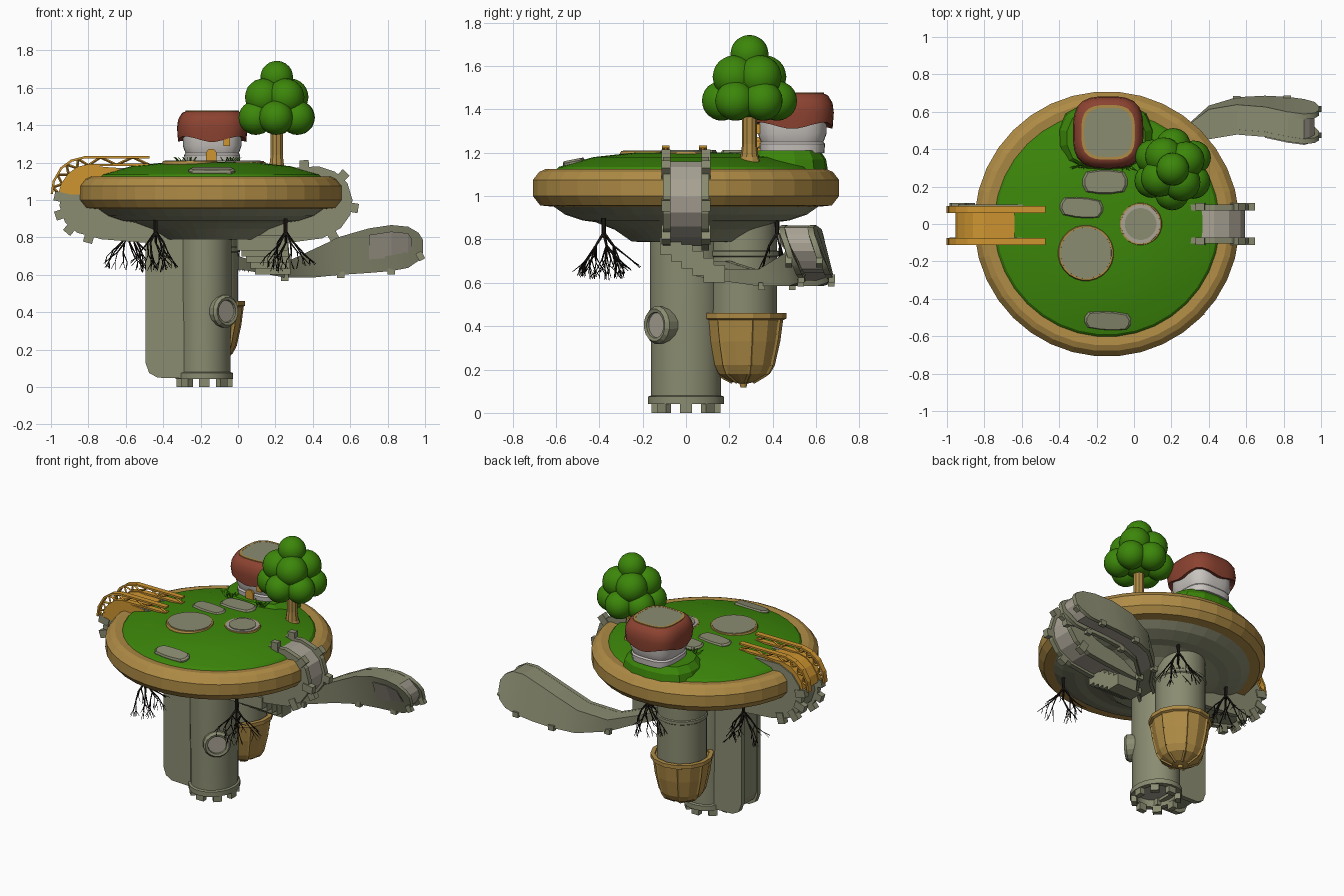
import bpy, bmesh, math, random
from mathutils import Vector, Matrix

if "Cube" in bpy.data.objects:
    bpy.data.objects.remove(bpy.data.objects["Cube"])
random.seed(4)

def material(name, c):
    m = bpy.data.materials.new(name)
    m.diffuse_color = (*c, 1)
    m.use_nodes = True
    m.node_tree.nodes["Principled BSDF"].inputs["Base Color"].default_value = m.diffuse_color
    return m
GRASS = material("grass green", (.045, .24, .003))
GOLD = material("tan earth", (.43, .26, .06))
STONE = material("olive stone", (.255, .262, .165))
PALE = material("pale floor", (.40, .365, .30))
ORANGE = material("orange wood", (.62, .30, .03))
ROOF = material("roof red", (.26, .055, .030))
WALL = material("wall white", (.58, .55, .52))
ROOT = material("root black", (.012, .009, .007))

def finish(name, bm, mat, smooth=0):
    bmesh.ops.remove_doubles(bm, verts=bm.verts, dist=1e-5)
    bmesh.ops.recalc_face_normals(bm, faces=bm.faces)
    me = bpy.data.meshes.new(name)
    bm.to_mesh(me); bm.free()
    ob = bpy.data.objects.new(name, me)
    bpy.context.collection.objects.link(ob)
    me.materials.append(mat)
    if smooth:
        bpy.ops.object.select_all(action='DESELECT')
        ob.select_set(True)
        bpy.context.view_layer.objects.active = ob
        bpy.ops.object.shade_smooth_by_angle(angle=math.radians(smooth))
    return ob

def skin(bm, rings, caps=False):
    vs = [[bm.verts.new(p) for p in r] for r in rings]
    n = len(vs[0])
    for a, b in zip(vs, vs[1:]):
        for i in range(n):
            j = (i + 1) % n
            bm.faces.new((a[i], a[j], b[j], b[i]))
    if caps:
        bm.faces.new(vs[0]); bm.faces.new(vs[-1])

def lathe(name, prof, centre, mat, n=32, half=(1, 1), p=2, rot=None, smooth=0, wave=0):
    """Turn (radius, height) points; p above 2 gives a rounded square plan."""
    bm = bmesh.new()
    M = Matrix.Translation(centre) @ (rot or Matrix())
    rings = []
    for k, (r, z) in enumerate(prof):
        ring = []
        for i in range(n):
            a = math.tau * (i + .5) / n
            c, s = math.cos(a), math.sin(a)
            q = r / (abs(c)**p + abs(s)**p)**(1 / p)
            dz = wave * math.cos(4 * a) if k < 3 else 0
            ring.append(M @ Vector((q * c * half[0], q * s * half[1], z + dz)))
        rings.append(ring)
    skin(bm, rings)
    bmesh.ops.dissolve_degenerate(bm, dist=1e-6, edges=bm.edges)
    return finish(name, bm, mat, smooth)

def add_box(bm, c, size, rot=None):
    M = Matrix.Translation(c) @ (rot or Matrix()) @ Matrix.Diagonal((*size, 1))
    bmesh.ops.create_cube(bm, size=1, matrix=M)

def add_prism(bm, pts, y0, y1):
    skin(bm, [[(x, y, z) for x, z in pts] for y in (y0, y1)], caps=True)

def add_rod(bm, a, b, r0, r1, n=5):
    a, b = Vector(a), Vector(b)
    q = (b - a).to_track_quat('Z', 'Y')
    skin(bm, [[p + q @ Vector((r * math.cos(math.tau * i / n), r * math.sin(math.tau * i / n), 0))
               for i in range(n)] for p, r in ((a, r0), (b, r1))], caps=True)

# Round island: rim, grass mound and stone underside
C = (-.145, 0, 0)
lathe("island_rim", [(0, 1.1), (.6, 1.12), (.65, 1.125), (.68, 1.112), (.709, 1.075), (.709, 1.0),
                     (.675, .957), (.6, .95), (0, .95)], C, GOLD, 36)
lathe("grass_mound", [(0, 1.1), (.605, 1.118), (.59, 1.135), (.43, 1.18), (.25, 1.2), (0, 1.205)], C, GRASS, 36, smooth=30)
lathe("island_underside", [(0, .96), (.62, .957), (.56, .915), (.48, .888), (.42, .88), (.33, .845),
                           (.25, .79), (0, .785)], C, STONE, 36)

# Front column with toothed foot
F = (-.18, 0, 0)
OVAL = (.93, 1.06)
lathe("front_column", [(0, .1), (.13, .1), (.13, .042), (.166, .042), (.166, .075), (.153, .08), (.153, .25),
                       (.158, .5), (.158, .82), (0, .82)], F, STONE, 24, OVAL, smooth=30)
lathe("column_foot_floor", [(0, .09), (.129, .09), (.129, .096), (0, .096)], F, PALE, 24, OVAL)
bm = bmesh.new()
for i in range(8):
    a = math.tau * i / 8
    add_box(bm, (F[0] + .132 * math.cos(a), .142 * math.sin(a), .025), (.035, .055, .05), Matrix.Rotation(a, 4, 'Z'))
finish("foot_teeth", bm, STONE)
# Porthole
R = Vector((.65, -.76, 0)).to_track_quat('Z', 'Y').to_matrix().to_4x4()
P = (F[0], 0, .405)
lathe("porthole_ring", [(0, .1), (.083, .1), (.088, .175), (.075, .192), (.06, .188), (.057, .17), (0, .17)], P, STONE, 16, rot=R)
lathe("porthole_glass", [(0, .168), (.058, .168), (.058, .176), (0, .176)], P, PALE, 16, rot=R)
# Back column and hanging pot
B = (-.155, .265, 0)
lathe("back_column", [(0, .42), (.157, .42), (.157, .72), (.163, .725), (.163, .745), (.157, .75), (.157, .9), (0, .9)],
      B, STONE, 24, smooth=30)
lathe("pot", [(0, .445), (.17, .445), (.17, .46), (.198, .46), (.198, .435), (.183, .428), (.17, .33), (.145, .22), (.122, .18),
              (.06, .145), (.018, .135), (.014, .118), (0, .118)], B, GOLD, 14)
bm = bmesh.new()
for i in range(7):
    a = math.tau * (2 * i + .5) / 14
    pts = [(B[0] + r * math.cos(a), B[1] + r * math.sin(a), z) for r, z in ((.182, .435), (.168, .33), (.143, .22), (.12, .18), (.05, .142))]
    for u, v in zip(pts, pts[1:]):
        add_rod(bm, u, v, .009, .009, 4)
finish("pot_ribs", bm, GOLD)

# Belts that wrap round the rim: two rails, sunken floor, teeth
def belt(name, pts, teeth, floor):
    bm = bmesh.new()
    for s in (-1, 1):
        y0, y1 = sorted((s * .072, s * .105))
        add_prism(bm, pts, y0, y1)
        for k in teeth:
            a, b = Vector(pts[k]), Vector(pts[k + 1])
            m, d = (a + b) / 2, b - a
            add_box(bm, (m.x, s * .092, m.y), (.05, .04, .075), Matrix.Rotation(-math.atan2(d.y, d.x), 4, 'Y'))
    finish(name + "_rails", bm, STONE)
    c = sum((Vector(p) for p in pts), Vector((0, 0))) / len(pts)
    bm = bmesh.new()
    add_prism(bm, [Vector(p).lerp(c, .09) for p in pts], -.075, .075)
    finish(name + "_floor", bm, floor)
belt("right_belt", [(.28, 1.17), (.43, 1.18), (.52, 1.15), (.585, 1.09), (.612, 1.0), (.6, .92), (.55, .85),
                    (.45, .795), (.3, .775), (.02, .75), (.02, .85), (.4, .96), (.42, 1.1)], (0, 2, 4, 6), PALE)
belt("left_belt", [(-.55, 1.17), (-.78, 1.175), (-.88, 1.13), (-.935, 1.06), (-.955, .97), (-.925, .88), (-.86, .825),
                   (-.73, .79), (-.48, .77), (-.3, .77), (-.4, .96), (-.6, 1.1)], (3, 4, 5, 6), STONE)
belt("column_belt", [(-.25, .045), (-.43, .05), (-.475, .075), (-.495, .13), (-.495, .86), (-.25, .86)], (), STONE)

# Orange truss bridge over the left belt
bm = bmesh.new()
up = [(-.995, 1.035), (-.985, 1.1), (-.945, 1.17), (-.89, 1.21), (-.82, 1.228), (-.65, 1.228), (-.475, 1.228)]
low = [(-.955, 1.03), (-.94, 1.085), (-.905, 1.135), (-.86, 1.17), (-.8, 1.185), (-.65, 1.188), (-.475, 1.188)]
for y in (-.093, .078):
    for line in (up, low):
        for a, b in zip(line, line[1:]):
            d = Vector(b) - Vector(a)
            m = (Vector(a) + Vector(b)) / 2
            add_box(bm, (m.x, y, m.y), (d.length + .006, .036, .012), Matrix.Rotation(-math.atan2(d.y, d.x), 4, 'Y'))
    for k in range(6):
        pa, pm, pb = Vector(low[k]), Vector(up[k]).lerp(Vector(up[k + 1]), .5), Vector(low[k + 1])
        for u, v in ((pa, pm), (pm, pb)):
            add_rod(bm, (u.x, y, u.y), (v.x, y, v.y), .007, .007, 4)
finish("bridge_trusses", bm, ORANGE)
bm = bmesh.new()
add_prism(bm, low[:5] + [(-.64, 1.17), (-.64, 1.03)], -.11, .096)
finish("bridge_deck", bm, ORANGE)

# Stairs under the island, leading to the curved ramp
bm = bmesh.new()
for i in range(5):
    add_box(bm, (.13 + .014 * i, -.07 + .05 * i, .77 - .032 * i), (.27 - .02 * i, .1, .08))
finish("stairs", bm, STONE)
# Ramp stations: x, y, bottom, top, lean of the section
ramp = [(.0, .13, .63, .70, 0), (.12, .24, .61, .665, 0), (.25, .42, .585, .665, 0), (.4, .545, .585, .735, .01),
        (.55, .58, .60, .805, .02), (.7, .578, .61, .848, .03), (.82, .562, .62, .866, .04), (.91, .55, .637, .857, .04),
        (.965, .545, .675, .825, .03), (.99, .54, .72, .785, .01)]
def loft(bm, st, w0, w1, lo=0, hi=0):
    rings = []
    for x, y, a, b, l in st:
        x -= lo if x > .93 else 0
        rings.append([(x, y + w0 + l, a + lo), (x, y + w1 + l, a + lo), (x, y + w1 - l, b - hi), (x, y + w0 - l, b - hi)])
    skin(bm, rings, caps=True)
bm = bmesh.new()
loft(bm, ramp, -.082, -.055)
loft(bm, ramp, .05, .078)
for x, y, a, b, l in ramp[2:8:2]:
    for s in (-.07, .07):
        add_box(bm, (x, y + s + l, a), (.04, .03, .035))
for s in (-.07, .07):
    add_box(bm, (.975, .545 + s, .7), (.035, .03, .045), Matrix.Rotation(-.5, 4, 'Y'))
finish("ramp_rails", bm, STONE, 35)
bm = bmesh.new()
loft(bm, ramp, -.057, .052, .026, .001)
ob = finish("ramp_body", bm, STONE)
ob.data.materials.append(PALE)
for f in ob.data.polygons:
    f.material_index = int((f.normal.z < -.4 or f.normal.x > .5) and f.center.x > .3)
bm = bmesh.new()
loft(bm, ramp[5:9], -.087, -.08, .035, .035)
finish("ramp_side_panel", bm, PALE)

# Plates and stepping stones on the grass
def plate(name, x, y, r, z, inner):
    lathe(name + "_rim", [(0, z - .04), (r, z - .04), (r, z), (r * .97, z + .008), (r * .9, z + .008), (0, z)], (x, y, 0), GOLD, 24)
    lathe(name, [(0, z - .01), (r * .92, z - .01), (r * .91, z + .011), (0, z + .011)], (x, y, 0), inner, 24)
plate("large_plate", -.257, -.155, .15, 1.2, STONE)
plate("small_plate", .035, 0, .115, 1.196, PALE)
lathe("small_plate_centre", [(0, 1.2), (.085, 1.2), (.085, 1.212), (0, 1.212)], (.035, 0, 0), STONE, 24)
for k, (x, y, z, hx, hy, a, tilt) in enumerate([(-.155, .225, 1.19, .12, .064, 0, 0), (-.28, .087, 1.19, .116, .054, -.08, 0),
                                                (-.14, -.515, 1.147, .125, .05, -.05, .2)]):
    lathe(f"stepping_stone_{k}", [(0, -.03), (1, -.03), (1, .012), (.9, .022), (0, .022)], (x, y, z), STONE, 12, (hx, hy), 4,
          Matrix.Rotation(a, 4, 'Z') @ Matrix.Rotation(tilt, 4, 'X'))

# House on its grassy hill
H = (-.138, .49, 0)
lathe("house_hill", [(0, 1.1), (1.04, 1.1), (.98, 1.17), (.84, 1.21), (0, 1.213)], (-.15, .46, 0), GRASS, 14, (.25, .19), 2.6)
lathe("house_walls", [(0, 1.2), (.8, 1.2), (.82, 1.24), (.78, 1.25), (.86, 1.29), (.86, 1.36), (0, 1.36)], H, WALL, 24, (.183, .185), 3.5, smooth=30)
lathe("house_roof", [(0, 1.33), (.86, 1.33), (.97, 1.325), (1, 1.385), (.97, 1.43), (.86, 1.465), (.75, 1.474), (0, 1.474)],
      H, ROOF, 32, (.188, .192), 3.2, smooth=40, wave=-.015)
lathe("roof_rim", [(0, 1.46), (.77, 1.46), (.77, 1.478), (.69, 1.478), (.69, 1.472), (0, 1.472)], H, GOLD, 32, (.186, .19), 3.2)
lathe("roof_plate", [(0, 1.471), (.69, 1.471), (.69, 1.477), (0, 1.477)], H, STONE, 32, (.186, .19), 3.2)
bm = bmesh.new()
add_prism(bm, [(-.17, 1.2), (-.115, 1.2), (-.115, 1.255), (-.128, 1.272), (-.157, 1.272), (-.17, 1.255)], .327, .37)
add_box(bm, (-.06, .33, 1.31), (.035, .04, .045))
finish("door_and_lamp", bm, ORANGE)
bm = bmesh.new()
for cx in (-.28, -.04):
    for i in range(14):
        b = Vector((cx + random.uniform(-.03, .03), .31, 1.185))
        add_rod(bm, b, b + Vector((random.uniform(-.05, .05), random.uniform(-.03, .03), .045)), .006, .001, 3)
finish("grass_tufts", bm, GRASS)

# Tree
T = (.207, .293, 0)
lathe("tree_trunk", [(0, 1.13), (.06, 1.13), (.042, 1.18), (.034, 1.24), (.034, 1.45), (0, 1.45)], T, GOLD, 10)
bm = bmesh.new()
balls = [(0, 0, 1.656, .088), (0, 0, 1.5, .14)]
for n, rad, z, r, off in ((4, .085, 1.55, .1, .6), (6, .128, 1.44, .092, .5)):
    balls += [(rad * math.cos(math.tau * i / n + off), rad * math.sin(math.tau * i / n + off), z, r) for i in range(n)]
for x, y, z, r in balls:
    bmesh.ops.create_icosphere(bm, subdivisions=3, radius=r, matrix=Matrix.Translation((T[0] + x, T[1] + y, z)))
finish("tree_leaves", bm, GRASS, 40)

# Hanging roots: a stem that fans out and forks
def branch(bm, p, d, length, r, depth):
    q = p + d * length
    add_rod(bm, p, q, r, r * .7, 4)
    for k in range(2 if depth else 0):
        v = Vector((random.uniform(-1, 1), random.uniform(-1, 1), random.uniform(-.9, -.1)))
        branch(bm, q, (d + v * .7).normalized(), length * .85, r * .65, depth - 1)
bm = bmesh.new()
for x, y in ((-.44, -.38), (.255, -.38), (-.01, .42), (-.58, .2)):
    top = Vector((x, y, .9))
    add_rod(bm, top, top - Vector((0, 0, .09)), .012, .01, 5)
    for i in range(5):
        a = math.tau * i / 5 + .3
        branch(bm, top - Vector((0, 0, .07)), Vector((math.cos(a), math.sin(a), -1.3)).normalized(), .075, .008, 3)
finish("roots", bm, ROOT)
